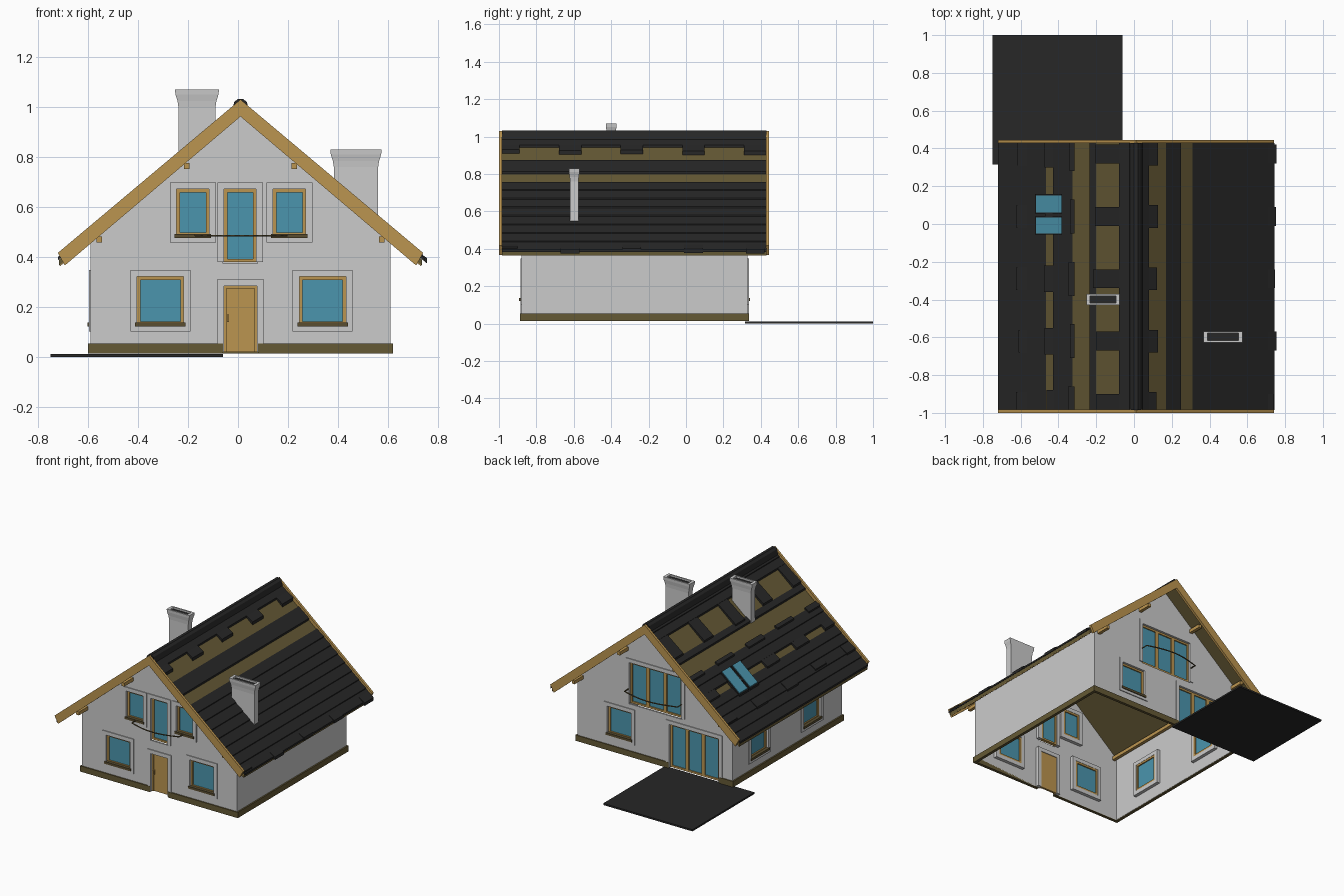
import bpy, bmesh, math, random
from mathutils import Vector

if "Cube" in bpy.data.objects:
    bpy.data.objects.remove(bpy.data.objects["Cube"])
random.seed(3)

def material(name, rgb):
    m = bpy.data.materials.new(name)
    m.diffuse_color = (*rgb, 1)
    m.use_nodes = True
    m.node_tree.nodes["Principled BSDF"].inputs["Base Color"].default_value = m.diffuse_color
    return m

WOOD = material("wood", (0.50, 0.30, 0.08))
OLIVE = material("dark_boards", (0.13, 0.10, 0.035))
TRIM = material("sill_brown", (0.10, 0.075, 0.03))
DARK = material("dark_tile", (0.02, 0.02, 0.02))
GLASS = material("glass", (0.07, 0.30, 0.42))
RX, PITCH = 0.01, 0.84          # ridge position and roof slope
Y0, Y1 = -0.985, 0.43           # roof length

def finish(name, bm, mat=None):
    bmesh.ops.recalc_face_normals(bm, faces=bm.faces)
    me = bpy.data.meshes.new(name)
    bm.to_mesh(me)
    bm.free()
    ob = bpy.data.objects.new(name, me)
    bpy.context.collection.objects.link(ob)
    if mat:
        me.materials.append(mat)
    return ob

def loft(bm, rings, closed=True):
    vs = [[bm.verts.new(p) for p in r] for r in rings]
    n = len(vs[0])
    for a, b in zip(vs, vs[1:]):
        for i in range(n):
            bm.faces.new((a[i], a[(i + 1) % n], b[(i + 1) % n], b[i]))
    if closed:
        bm.faces.new(vs[0])
        bm.faces.new(vs[-1])

def rect(x0, x1, y0, y1, z):
    return [(x0, y0, z), (x1, y0, z), (x1, y1, z), (x0, y1, z)]

def boxes(name, items, mat=None):
    bm = bmesh.new()
    for x0, x1, y0, y1, z0, z1 in items:
        loft(bm, [rect(x0, x1, y0, y1, z0), rect(x0, x1, y0, y1, z1)])
    return finish(name, bm, mat)

def prism(name, poly, y0, y1, mat=None):
    bm = bmesh.new()
    loft(bm, [[(x, y, z) for x, z in poly] for y in (y0, y1)])
    return finish(name, bm, mat)

def slabs(name, items, mat):
    """Pieces lying on a roof slope: side, distance range, y range, bottom, top at upper and lower edge."""
    bm = bmesh.new()
    for s, d0, d1, y0, y1, b, t0, t1 in items:
        sec = [(d0, b), (d1, b), (d1, t1), (d0, t0)]
        loft(bm, [[(RX + s * d, y, 1.0 - PITCH * d + o) for d, o in sec] for y in (y0, y1)])
    return finish(name, bm, mat)

# Walls: two gables and two side walls
gable = [(-0.59, 0.02), (0.61, 0.02), (0.61, 0.478), (RX, 0.98), (-0.59, 0.478)]
walls = {"front": prism("front_wall", gable, -0.88, -0.868),
         "back": prism("back_wall", gable, 0.318, 0.33),
         "left": boxes("left_wall", [(-0.59, -0.578, -0.868, 0.318, 0.02, 0.485)])}
boxes("right_wall", [(0.598, 0.61, -0.868, 0.318, 0.02, 0.485)])

def on_wall(side, u0, u1, o0, o1, z0, z1):
    """Box given along a wall (u), outward from it (o) and in height."""
    if side == "left":
        return (-0.59 - o1, -0.59 - o0, u0, u1, z0, z1)
    if side == "front":
        return (u0, u1, -0.88 - o1, -0.88 - o0, z0, z1)
    return (u0, u1, 0.33 + o0, 0.33 + o1, z0, z1)

def ring(side, u0, u1, z0, z1, w, o0, o1, bottom=True):
    """Rectangular frame of width w inside the given outer edges."""
    r = [on_wall(side, u0, u0 + w, o0, o1, z0, z1),
         on_wall(side, u1 - w, u1, o0, o1, z0, z1),
         on_wall(side, u0 + w, u1 - w, o0, o1, z1 - w, z1)]
    if bottom:
        r.append(on_wall(side, u0 + w, u1 - w, o0, o1, z0, z0 + w))
    return r

# Windows and doors: name, wall, u range, z range, panes, sill
openings = [
    ("upper_left_window", "front", -0.245, -0.115, 0.485, 0.672, 1, True),
    ("upper_right_window", "front", 0.14, 0.27, 0.485, 0.672, 1, True),
    ("balcony_door", "front", -0.055, 0.072, 0.38, 0.672, 1, False),
    ("lower_left_window", "front", -0.403, -0.217, 0.13, 0.322, 1, True),
    ("lower_right_window", "front", 0.245, 0.431, 0.13, 0.322, 1, True),
    ("front_door", "front", -0.055, 0.075, 0.02, 0.285, 0, False),
    ("back_balcony_door", "back", -0.195, 0.205, 0.385, 0.672, 3, False),
    ("back_window", "back", 0.19, 0.375, 0.13, 0.322, 1, True),
    ("terrace_door", "back", -0.485, -0.105, 0.02, 0.322, 3, False),
    ("left_window_a", "left", -0.06, 0.125, 0.13, 0.322, 1, True),
    ("left_window_b", "left", -0.64, -0.455, 0.13, 0.322, 1, True),
]
cuts = {k: [] for k in walls}
for name, side, u0, u1, z0, z1, panes, sill in openings:
    e = 0.027
    cuts[side].append(on_wall(side, u0 - 0.005, u1 + 0.005, -0.05, 0.05, z0 - 0.005, z1 + 0.005))
    boxes(name + "_surround", ring(side, u0 - e, u1 + e, z0 - (e if sill else 0), z1 + e, e, -0.035, 0.006, sill))
    if panes == 0:
        boxes(name, [on_wall(side, u0, u1, -0.03, -0.015, z0, z1),
                     on_wall(side, u0 + 0.012, u0 + 0.02, -0.015, 0.0, 0.14, 0.17)]
              + ring(side, u0, u1, z0, z1, 0.01, -0.03, -0.008, False), WOOD)
    else:
        w, frame, glass = (u1 - u0) / panes, [], []
        for i in range(panes):
            a = u0 + i * w
            frame += ring(side, a, a + w, z0, z1, 0.013, -0.033, -0.01)
            glass.append(on_wall(side, a + 0.012, a + w - 0.012, -0.025, -0.018, z0 + 0.012, z1 - 0.012))
        boxes(name + "_frame", frame, WOOD)
        boxes(name + "_glass", glass, GLASS)
    if sill:
        boxes(name + "_sill", [on_wall(side, u0 - 0.008, u1 + 0.008, -0.02, 0.012, z0 - 0.008, z0 + 0.008)], TRIM)
for side, wall in walls.items():
    cutter = boxes(side + "_cutter", cuts[side])
    mod = wall.modifiers.new("openings", "BOOLEAN")
    mod.operation, mod.solver, mod.object = "DIFFERENCE", "EXACT", cutter
    bpy.context.view_layer.objects.active = wall
    bpy.ops.object.modifier_apply(modifier=mod.name)
    bpy.data.objects.remove(cutter)

# Plinth with gaps at the doors
boxes("plinth", [(-0.6, -0.06, -0.888, -0.868, 0.015, 0.055), (0.08, 0.62, -0.888, -0.868, 0.015, 0.055),
                 (-0.6, -0.49, 0.318, 0.337, 0.015, 0.055), (-0.1, 0.62, 0.318, 0.337, 0.015, 0.055),
                 (-0.6, -0.58, -0.868, 0.318, 0.015, 0.055), (0.6, 0.62, -0.868, 0.318, 0.015, 0.055)], OLIVE)
boxes("terrace", [(-0.75, -0.06, 0.315, 1.0, 0.0, 0.012)], DARK)

# Bowed balcony rails
for name, side, u0, u1 in (("front_rail", "front", -0.17, 0.195), ("back_rail", "back", -0.2, 0.21)):
    sgn, y = (-1, -0.88) if side == "front" else (1, 0.33)
    pts = [(u0, y)] + [(u0 + (u1 - u0) * t / 10, y + sgn * (0.05 + 0.04 * math.sin(math.pi * t / 10)))
                       for t in range(11)] + [(u1, y)]
    cu = bpy.data.curves.new(name, "CURVE")
    cu.dimensions, cu.bevel_depth, cu.bevel_resolution = "3D", 0.004, 1
    sp = cu.splines.new("POLY")
    sp.points.add(len(pts) - 1)
    for p, (a, b) in zip(sp.points, pts):
        p.co = (a, b, 0.486, 1)
    cu.materials.append(TRIM)
    bpy.context.collection.objects.link(bpy.data.objects.new(name, cu))

# Roof boarding, bargeboards, eave boards and purlins
slabs("roof_boards", [(s, 0, 0.725, Y0, Y1, -0.025, 0, 0) for s in (-1, 1)], OLIVE)
chevron = [(RX, 1.03), (0.74, 0.417), (0.712, 0.367), (RX, 0.962), (-0.692, 0.367), (-0.72, 0.417)]
prism("front_bargeboard", chevron, -1.0, -0.983, WOOD)
prism("back_bargeboard", chevron, 0.428, 0.445, WOOD)
slabs("eave_boards", [(s, 0.705, 0.722, Y0, Y1, -0.03, -0.002, -0.002) for s in (-1, 1)], WOOD)
boxes("purlins", [(x - 0.011, x + 0.011, -0.98, 0.425, z - 0.012, z + 0.012)
                  for x, z in ((-0.205, 0.765), (0.225, 0.765), (-0.555, 0.47), (0.575, 0.47))], WOOD)

# Tile courses, leaving bare board bands
bands = {1: [(0.0, 0.07), (0.16, 0.24), (0.30, 0.735)],
         -1: [(0.0, 0.09), (0.21, 0.245), (0.335, 0.44), (0.475, 0.73)]}
tiles = []
for s, ranges in bands.items():
    for d0, d1 in ranges:
        n = max(1, round((d1 - d0) / 0.055))
        h = (d1 - d0) / n
        tiles += [(s, d0 + i * h, d0 + (i + 1) * h, Y0, Y1, 0.001, 0.008, 0.014) for i in range(n)]
slabs("tile_courses", tiles, DARK)

# Ragged tile groups along the course edges
tabs = []
for s, d0, d1, width in ((1, 0.06, 0.115, 0.12), (-1, 0.08, 0.22, 0.10), (-1, 0.325, 0.35, 0.18),
                         (-1, 0.43, 0.48, 0.14), (-1, 0.58, 0.63, 0.12), (1, 0.70, 0.738, 0.10)):
    for i in range(5):
        c = -0.95 + i * 0.33
        a, b = max(Y0, c - width / 2), min(Y1, c + width / 2)
        tabs.append((s, d0, d1 + random.uniform(-0.01, 0.01), a, b, 0.001, 0.012, 0.022))
slabs("raised_tiles", tabs, DARK)
prism("ridge_cap", [(-0.025, 0.985), (-0.015, 1.02), (0.0, 1.033), (0.02, 1.033), (0.035, 1.02), (0.045, 0.985)],
      Y0, Y1, DARK)

# Skylights
panes = [(0.062, 0.152), (-0.05, 0.035)]
slabs("skylight_frames", [(-1, 0.39, 0.535, a - 0.006, b + 0.006, 0, 0.022, 0.022) for a, b in panes], DARK)
slabs("skylight_glass", [(-1, 0.395, 0.53, a, b, 0.015, 0.028, 0.028) for a, b in panes], GLASS)

# Chimneys with flared, hollow tops
for name, x0, x1, y0, y1, zb, zt in (("left_chimney", -0.238, -0.09, -0.422, -0.378, 0.76, 1.07),
                                     ("right_chimney", 0.383, 0.56, -0.62, -0.575, 0.53, 0.83)):
    bm = bmesh.new()
    prof = [(0, zb), (0, zt - 0.07), (0.004, zt - 0.045), (0.012, zt - 0.02), (0.014, zt), (-0.006, zt), (-0.006, zt - 0.03)]
    loft(bm, [rect(x0 - e, x1 + e, y0 - e * 0.5, y1 + e * 0.5, z) for e, z in prof])
    finish(name, bm)
    boxes(name + "_flue", [(x0 + 0.005, x1 - 0.005, y0 + 0.003, y1 - 0.003, zt - 0.03, zt - 0.012)], DARK)
